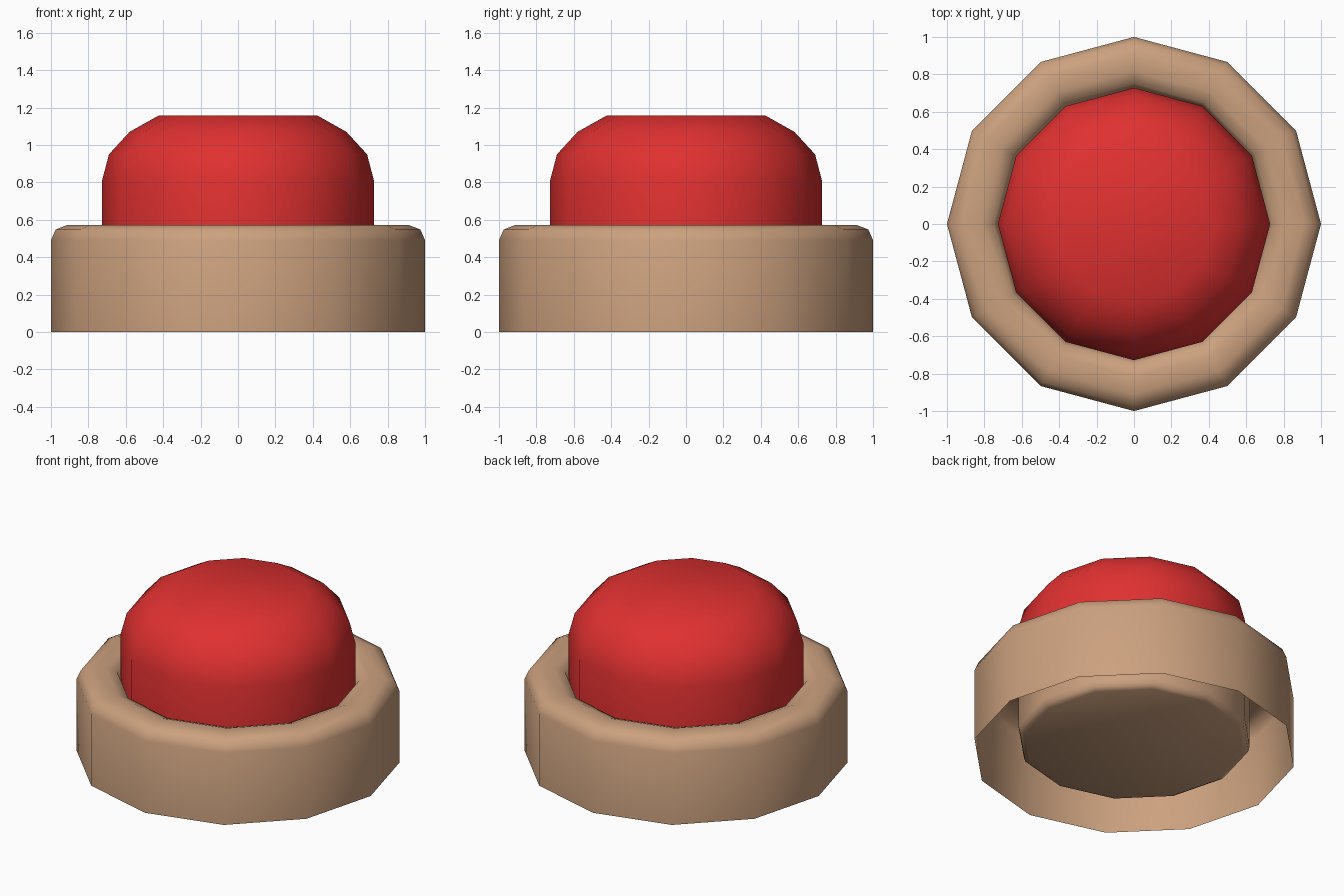
import bpy, bmesh, math

if "Cube" in bpy.data.objects:
    bpy.data.objects.remove(bpy.data.objects["Cube"])

SIDES = 12


def material(name, rgb):
    m = bpy.data.materials.new(name)
    m.diffuse_color = (*rgb, 1)
    m.use_nodes = True
    m.node_tree.nodes["Principled BSDF"].inputs["Base Color"].default_value = m.diffuse_color
    return m


def lathe(name, profile, mat):
    """Turn an (r, z) profile into a 12-sided shell, capped at its last ring."""
    bm = bmesh.new()
    rings = []
    for r, z in profile:
        rings.append([bm.verts.new((r * math.cos(2 * math.pi * i / SIDES),
                                    r * math.sin(2 * math.pi * i / SIDES), z))
                      for i in range(SIDES)])
    for a, b in zip(rings, rings[1:]):
        for i in range(SIDES):
            j = (i + 1) % SIDES
            bm.faces.new((a[i], a[j], b[j], b[i]))
    bm.faces.new(rings[-1])
    me = bpy.data.meshes.new(name)
    bm.to_mesh(me)
    bm.free()
    ob = bpy.data.objects.new(name, me)
    bpy.context.collection.objects.link(ob)
    me.materials.append(mat)
    bpy.ops.object.select_all(action='DESELECT')
    ob.select_set(True)
    bpy.context.view_layer.objects.active = ob
    bpy.ops.object.shade_smooth_by_angle(angle=math.radians(60))
    return ob


tan = material("tan", (0.60, 0.355, 0.21))
red = material("red", (0.75, 0.03, 0.03))

# Housing: open-bottomed wall, rounded rim, then a well closed by a floor
lathe("housing", [(1, 0), (1, 0.49), (0.975, 0.548), (0.91, 0.573),
                  (0.815, 0.573), (0.75, 0.548), (0.725, 0.49),
                  (0.725, 0.12), (0.716, 0.083), (0.685, 0.065)], tan)

# Push button: straight skirt and rounded top
lathe("push_button", [(0.728, 0.48), (0.728, 0.805), (0.69, 0.95),
                      (0.58, 1.07), (0.425, 1.157)], red)
